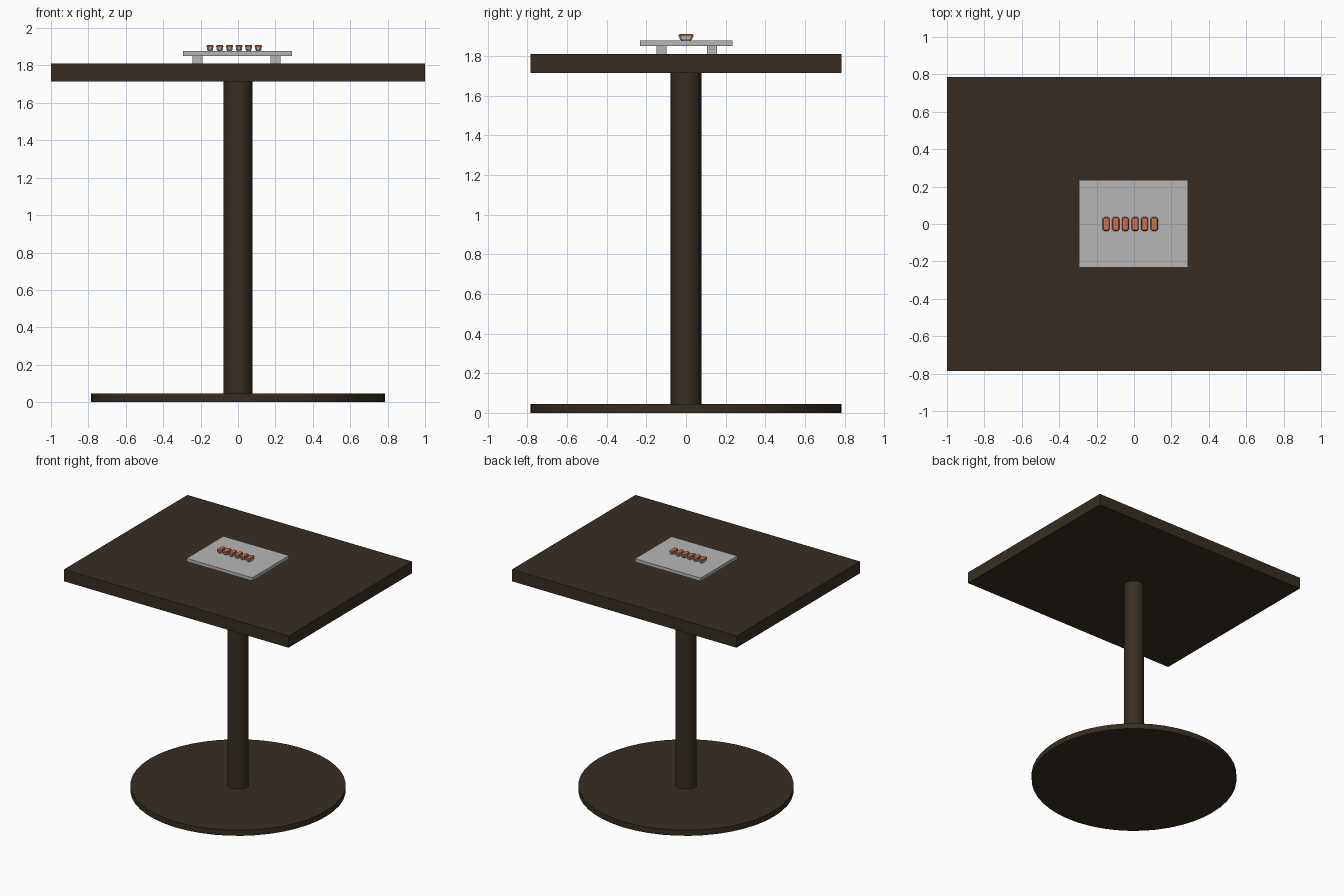
import bpy, bmesh, math

if "Cube" in bpy.data.objects:
    bpy.data.objects.remove(bpy.data.objects["Cube"])


def material(name, rgb):
    m = bpy.data.materials.new(name)
    m.diffuse_color = (*rgb, 1)
    m.use_nodes = True
    m.node_tree.nodes["Principled BSDF"].inputs["Base Color"].default_value = m.diffuse_color
    return m


WOOD = material("dark_wood", (0.038, 0.027, 0.017))
GREY = material("light_grey", (0.47, 0.47, 0.47))
SALMON = material("salmon_orange", (0.60, 0.17, 0.08))


def finish(bm, name, mat):
    bmesh.ops.recalc_face_normals(bm, faces=bm.faces)
    me = bpy.data.meshes.new(name)
    bm.to_mesh(me)
    bm.free()
    me.materials.append(mat)
    ob = bpy.data.objects.new(name, me)
    bpy.context.collection.objects.link(ob)
    return ob


def box(name, mat, x0, x1, y0, y1, z0, z1):
    bm = bmesh.new()
    bmesh.ops.create_cube(bm, size=1)
    for v in bm.verts:
        v.co = (x1 if v.co.x > 0 else x0, y1 if v.co.y > 0 else y0, z1 if v.co.z > 0 else z0)
    return finish(bm, name, mat)


def cylinder(name, mat, r, z0, z1, sides):
    bm = bmesh.new()
    bmesh.ops.create_cone(bm, cap_ends=True, segments=sides, radius1=r, radius2=r, depth=z1 - z0)
    bmesh.ops.translate(bm, verts=bm.verts, vec=(0, 0, (z0 + z1) / 2))
    ob = finish(bm, name, mat)
    bpy.context.view_layer.objects.active = ob
    ob.select_set(True)
    bpy.ops.object.shade_smooth_by_angle(angle=math.radians(35))
    ob.select_set(False)


def loft(name, mat, x, rings):
    """Stack chamfered rectangles given as (half_x, half_y, z)."""
    bm = bmesh.new()
    loops = []
    for hx, hy, z in rings:
        c = 0.008
        pts = [(hx, hy - c), (hx - c, hy), (c - hx, hy), (-hx, hy - c),
               (-hx, c - hy), (c - hx, -hy), (hx - c, -hy), (hx, c - hy)]
        loops.append([bm.verts.new((x + px, py, z)) for px, py in pts])
    for a, b in zip(loops, loops[1:]):
        for i in range(8):
            j = (i + 1) % 8
            bm.faces.new((a[i], a[j], b[j], b[i]))
    bm.faces.new(loops[0])
    bm.faces.new(loops[-1])
    finish(bm, name, mat)


# table: round base, pedestal, rectangular top
cylinder("base_disc", WOOD, 0.785, 0, 0.045, 48)
cylinder("pedestal", WOOD, 0.077, 0.045, 1.716, 32)
box("table_top", WOOD, -1, 1, -0.785, 0.785, 1.715, 1.81)

# serving board on four feet
box("serving_board", GREY, -0.295, 0.29, -0.232, 0.235, 1.851, 1.877)
for i, fx in enumerate((-0.216, 0.2)):
    for j, fy in enumerate((-0.124, 0.131)):
        box(f"board_foot_{i}{j}", GREY, fx - 0.026, fx + 0.026, fy - 0.025, fy + 0.025, 1.81, 1.852)

# row of six rice pieces with fish slices
for i in range(6):
    x = -0.149 + i * 0.0515
    loft(f"rice_{i}", GREY, x, [(0.011, 0.024, 1.877), (0.016, 0.032, 1.885), (0.017, 0.035, 1.9)])
    loft(f"fish_slice_{i}", SALMON, x, [(0.019, 0.037, 1.899), (0.019, 0.037, 1.905), (0.015, 0.033, 1.910)])
